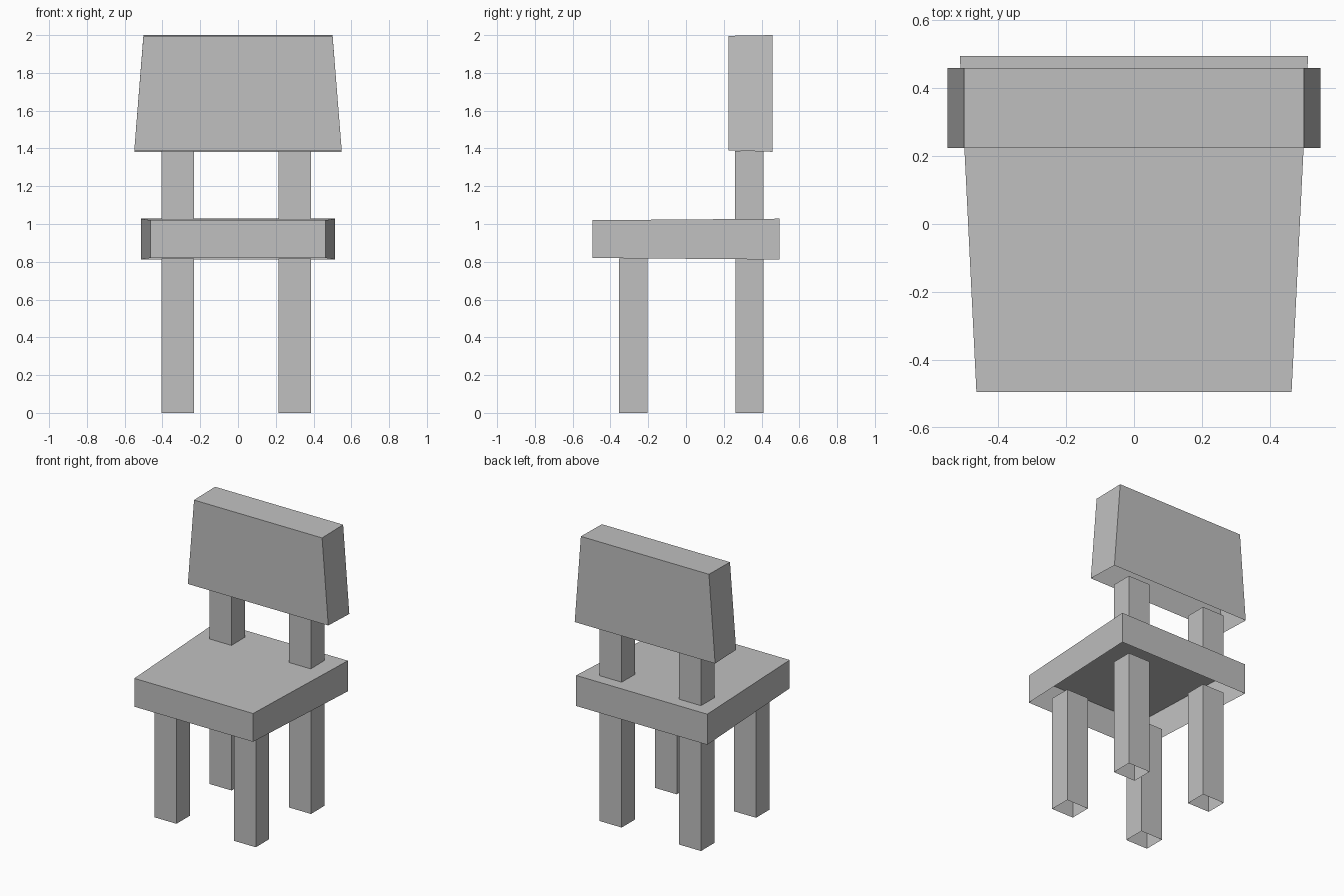
import bpy
import bmesh

cube = bpy.data.objects.get("Cube")
if cube:
    bpy.data.objects.remove(cube, do_unlink=True)

grey = bpy.data.materials.new("plain grey")
grey.use_nodes = True
grey.diffuse_color = (0.53, 0.53, 0.53, 1)
grey.node_tree.nodes["Principled BSDF"].inputs["Base Color"].default_value = grey.diffuse_color


def open_box(name, x, y, z, reshape=None):
    """Flat-sided box without a bottom; reshape adjusts its corners."""
    bm = bmesh.new()
    bmesh.ops.create_cube(bm, size=1)
    bottom = [f for f in bm.faces if f.normal.z < -0.5]
    bmesh.ops.delete(bm, geom=bottom, context='FACES_ONLY')
    for v in bm.verts:
        corner = v.co.copy()
        for axis, span in enumerate((x, y, z)):
            v.co[axis] = span[corner[axis] > 0]
        if reshape:
            reshape(v.co, corner)
    mesh = bpy.data.meshes.new(name)
    bm.to_mesh(mesh)
    bm.free()
    mesh.materials.append(grey)
    obj = bpy.data.objects.new(name, mesh)
    bpy.context.collection.objects.link(obj)


# Seat: narrower and slightly thinner at the front
def shape_seat(co, corner):
    if corner.y < 0:
        co.x *= 0.905
        co.z += 0.008 if corner.z < 0 else -0.008


# Backrest: narrower at the top, with slightly tilted ends
def shape_back(co, corner):
    if corner.z > 0:
        co.x *= 0.912
    if corner.y < 0:
        co.z += 0.008 if corner.z < 0 else -0.004


open_box("seat", (-0.513, 0.513), (-0.495, 0.495), (0.812, 1.028), shape_seat)
open_box("backrest", (-0.549, 0.549), (0.224, 0.459), (1.382, 2.0), shape_back)

# Legs below the seat and posts carrying the backrest
for side, x in (("right", (-0.405, -0.233)), ("left", (0.215, 0.387))):
    open_box(f"front_{side}_leg", x, (-0.354, -0.204), (0, 0.818))
    open_box(f"rear_{side}_leg", x, (0.262, 0.411), (0, 0.815))
    open_box(f"{side}_back_post", x, (0.26, 0.411), (1.024, 1.386))
